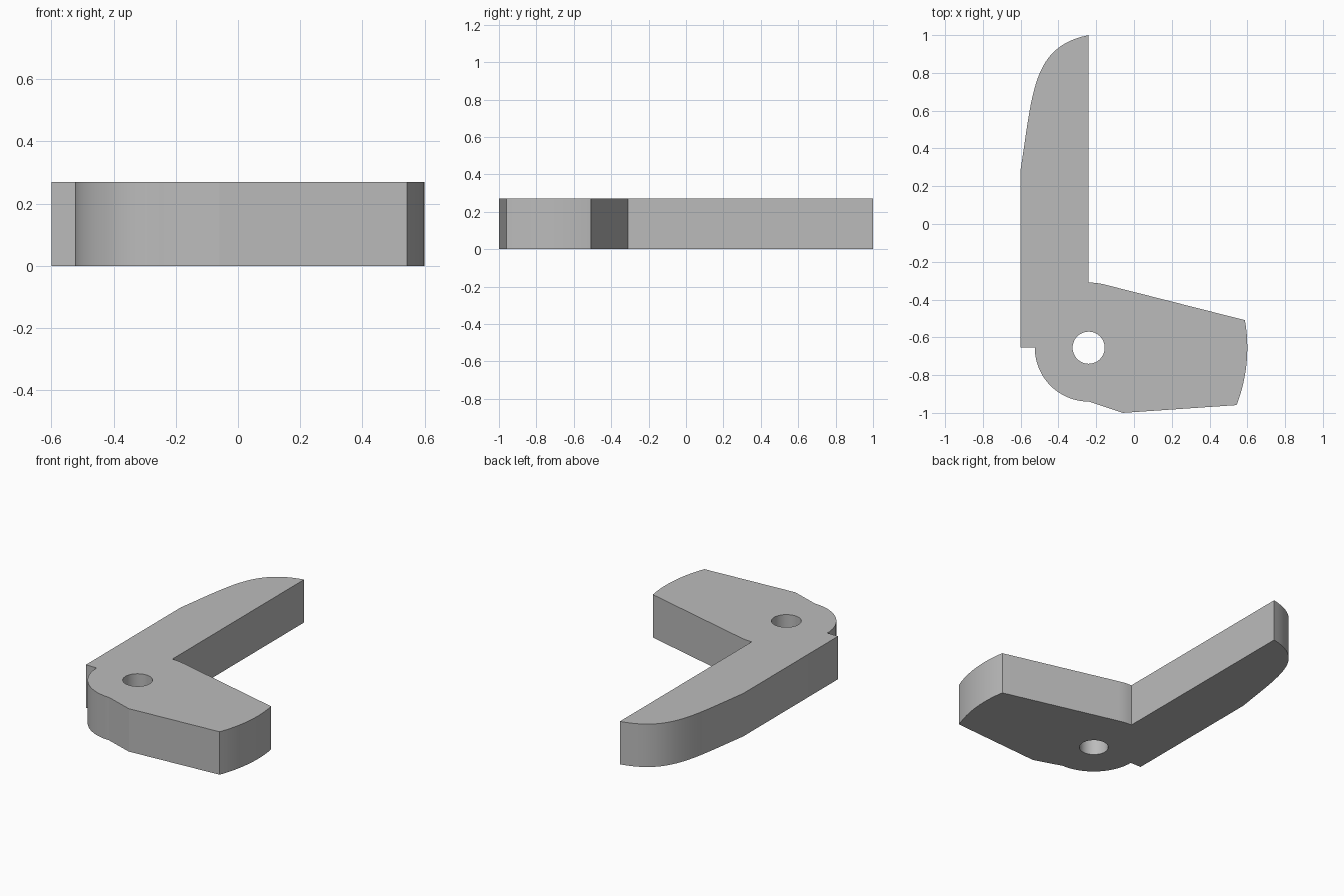
import bpy, bmesh, math
from mathutils import Vector
from mathutils.geometry import interpolate_bezier

if "Cube" in bpy.data.objects:
    bpy.data.objects.remove(bpy.data.objects["Cube"], do_unlink=True)

THICKNESS = 0.27
PIVOT = Vector((-0.24, -0.655))


def arc(radius, start, end, steps):
    """Points on an arc around the pivot, angles in degrees."""
    angles = [math.radians(start + (end - start) * i / steps) for i in range(steps + 1)]
    return [PIVOT + radius * Vector((math.cos(a), math.sin(a))) for a in angles]


# Outline, counter-clockwise: heel notch, rounded heel, short arm, long arm, curved tip
tip = interpolate_bezier(Vector((-0.24, 1)), Vector((-0.54, 0.94)),
                         Vector((-0.535, 0.70)), Vector((-0.6, 0.29)), 25)
outline = [Vector((-0.6, PIVOT.y))]
outline += arc(0.285, 180, 270, 24)
outline += [Vector((-0.06, -1))]
outline += arc(0.84, -21.2, 10, 12)
outline += arc(0.345, 75.6, 90, 5)
outline += [p.to_2d() for p in tip]
hole = arc(0.085, 0, 360, 48)[:-1]

# Fill the outline around the pivot hole and extrude it
bm = bmesh.new()
edges = []
for loop in (outline, hole):
    verts = [bm.verts.new((p.x, p.y, 0)) for p in loop]
    edges += [bm.edges.new((verts[i - 1], v)) for i, v in enumerate(verts)]
bmesh.ops.triangle_fill(bm, edges=edges, use_beauty=True)
ext = bmesh.ops.extrude_face_region(bm, geom=bm.faces[:], use_keep_orig=True)
top = [g for g in ext["geom"] if isinstance(g, bmesh.types.BMVert)]
bmesh.ops.translate(bm, verts=top, vec=(0, 0, THICKNESS))
bmesh.ops.recalc_face_normals(bm, faces=bm.faces[:])
mesh = bpy.data.meshes.new("lever_plate")
bm.to_mesh(mesh)
bm.free()
plate = bpy.data.objects.new("lever_plate", mesh)
bpy.context.collection.objects.link(plate)

# Plain grey finish
grey = bpy.data.materials.new("plain_grey")
grey.use_nodes = True
colour = (0.5, 0.5, 0.5, 1)
grey.diffuse_color = colour
grey.node_tree.nodes["Principled BSDF"].inputs["Base Color"].default_value = colour
mesh.materials.append(grey)

# Smooth the curved walls, keep the rims sharp
bpy.ops.object.select_all(action="DESELECT")
plate.select_set(True)
bpy.context.view_layer.objects.active = plate
bpy.ops.object.shade_smooth_by_angle(angle=math.radians(12))
